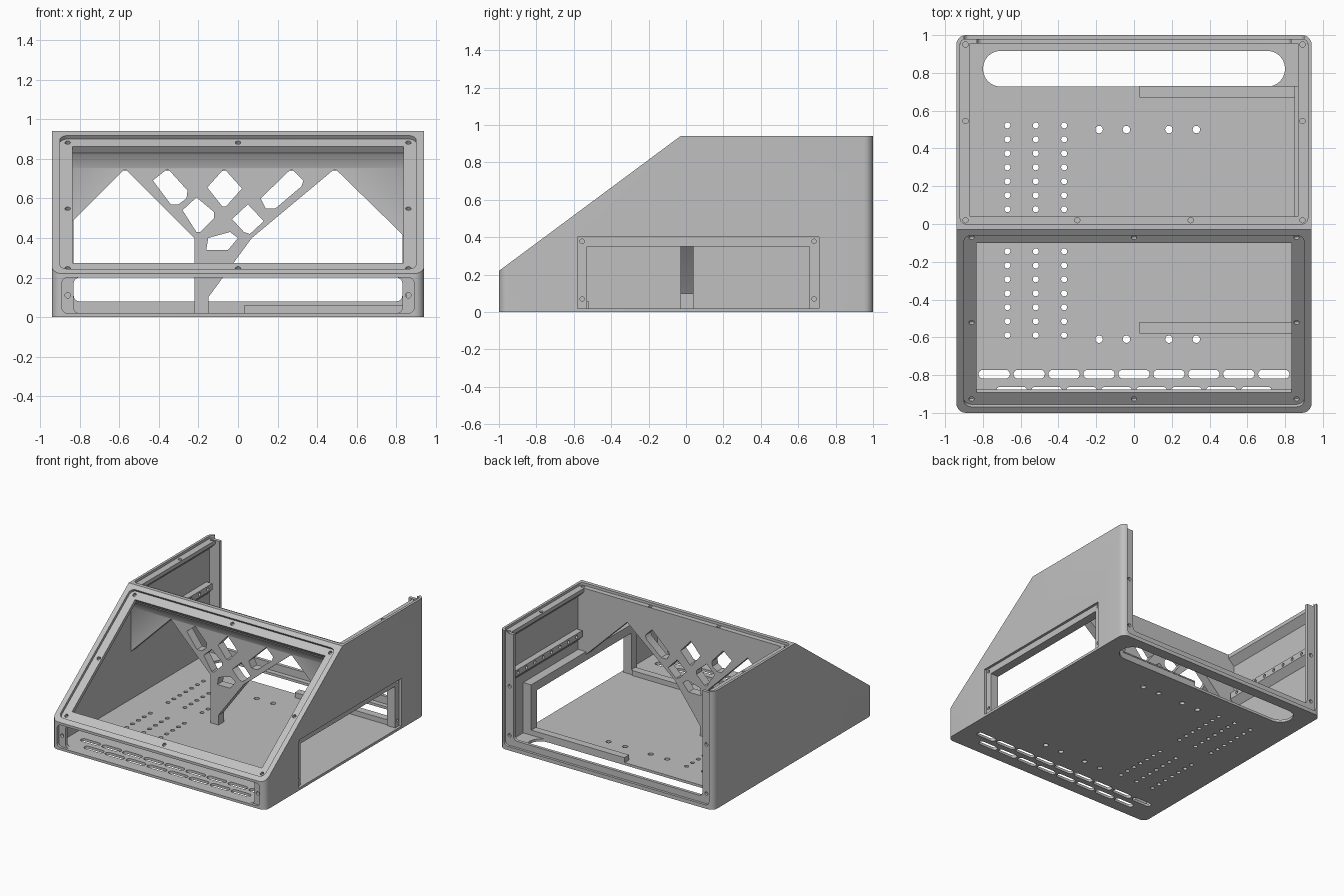
import bpy, bmesh
from mathutils import Vector

if "Cube" in bpy.data.objects:
    bpy.data.objects.remove(bpy.data.objects["Cube"])

grey = bpy.data.materials.new("plain grey")
grey.use_nodes = True
grey.diffuse_color = (0.53, 0.53, 0.53, 1)
grey.node_tree.nodes["Principled BSDF"].inputs["Base Color"].default_value = grey.diffuse_color

# Drawing planes: (u, v) lie in the plane, w runs along its normal
W, FLOOR, WALL, TOP_Z = 0.94, 0.02, 0.02, 0.94
LOW, HIGH = Vector((0, -1, 0.22)), Vector((0, -0.03, TOP_Z))
RUN = (HIGH - LOW).normalized()
NORMAL = Vector((1, 0, 0)).cross(RUN)


def front(u, v, w):
    return Vector((u, w, v))


def side(u, v, w):
    return Vector((w, u, v))


def plan(u, v, w):
    return Vector((u, v, w))


def slope(u, v, w):
    return LOW + RUN * v + NORMAL * w + Vector((u, 0, 0))


def rect(u0, u1, v0, v1):
    return [(u0, v0), (u1, v0), (u1, v1), (u0, v1)]


def rounded(u0, u1, v0, v1, r, steps=6):
    from math import cos, sin, pi
    r = min(r, (u1 - u0) / 2 - 1e-4, (v1 - v0) / 2 - 1e-4)
    pts = []
    corners = [(u1 - r, v1 - r), (u0 + r, v1 - r), (u0 + r, v0 + r), (u1 - r, v0 + r)]
    for k, (cu, cv) in enumerate(corners):
        for i in range(steps + 1):
            a = (k + i / steps) * pi / 2
            pts.append((cu + r * cos(a), cv + r * sin(a)))
    return pts


def disc(u, v, r):
    return rounded(u - r, u + r, v - r, v + r, r, 3)


def solid(name, prisms):
    """One mesh object from a list of (plane, outline, w0, w1)."""
    bm = bmesh.new()
    for plane, pts, w0, w1 in prisms:
        a = [bm.verts.new(plane(u, v, w0)) for u, v in pts]
        b = [bm.verts.new(plane(u, v, w1)) for u, v in pts]
        bm.faces.new(a)
        bm.faces.new(b[::-1])
        for i in range(len(a)):
            j = (i + 1) % len(a)
            bm.faces.new((a[i], b[i], b[j], a[j]))
    bmesh.ops.recalc_face_normals(bm, faces=bm.faces)
    me = bpy.data.meshes.new(name)
    bm.to_mesh(me)
    bm.free()
    ob = bpy.data.objects.new(name, me)
    bpy.context.scene.collection.objects.link(ob)
    return ob


def combine(target, operation, prisms):
    tool = solid("helper", prisms)
    tool.hide_render = True
    mod = target.modifiers.new("shape", 'BOOLEAN')
    mod.operation, mod.solver, mod.object = operation, 'EXACT', tool
    bpy.context.view_layer.objects.active = target
    bpy.ops.object.modifier_apply(modifier=mod.name)
    bpy.data.objects.remove(tool)


# Wedge-shaped outer body with rounded upright corners
case = solid("console_case", [(side, [(-1, 0), (-1, LOW.z), (HIGH.y, TOP_Z), (1, TOP_Z), (1, 0)], -W, W)])
combine(case, 'INTERSECT', [(plan, rounded(-W, W, -1, 1, 0.05), -1, 2)])

# Front and rear bays, leaving a divider between them
IN = W - WALL
combine(case, 'DIFFERENCE', [
    (side, [(-0.955, FLOOR), (-0.955, 0.191), (-0.03, 0.878), (-0.03, FLOOR)], -IN, IN),
    (side, rect(0.04, 0.955, FLOOR, 1.2), -IN, IN)])

# Divider openings: two big side gaps and the lattice
combine(case, 'DIFFERENCE', [(front, pts, -0.1, 0.1) for pts in (
    [(-0.57, 0.75), (-IN, 0.40), (-IN, FLOOR), (-0.22, FLOOR), (-0.22, 0.40)],
    [(0.49, 0.75), (IN, 0.33), (IN, FLOOR), (-0.15, FLOOR), (-0.15, 0.10), (0.07, 0.40)],
    [(-0.43, 0.69), (-0.355, 0.75), (-0.255, 0.64), (-0.26, 0.6), (-0.3, 0.57), (-0.34, 0.57)],
    [(-0.07, 0.75), (-0.155, 0.655), (-0.08, 0.56), (-0.06, 0.56), (0.02, 0.65)],
    [(0.27, 0.75), (0.33, 0.69), (0.32, 0.66), (0.19, 0.55), (0.14, 0.55), (0.115, 0.6)],
    [(-0.28, 0.54), (-0.21, 0.605), (-0.12, 0.53), (-0.12, 0.5), (-0.19, 0.43), (-0.21, 0.43)],
    [(0.05, 0.57), (0.13, 0.485), (0.06, 0.42), (0.03, 0.43), (-0.03, 0.495)],
    [(-0.15, 0.4), (-0.04, 0.43), (0, 0.4), (-0.05, 0.34), (-0.16, 0.34)])])

# Window frame on the left wall and the chamfer under the ridge
combine(case, 'UNION', [(side, rect(-0.6, 0.73, 0.01, 0.42), 0.85, 0.93),
                        (side, [(-0.02, 0.74), (-0.1, 0.857), (-0.08, 0.9), (-0.02, 0.9)], -0.93, 0.93)])

# Screw ledges, side rails and floor guides
ledges = []
for s in (-1, 1):
    ledge = [(0.93, 0.93), (0.868, 0.93), (0.868, 0.89), (0.93, 0.83)]
    rail = [(0.93, 0.59), (0.87, 0.59), (0.87, 0.54), (0.93, 0.48)]
    ledges.append((front, [(s * x, z) for x, z in ledge], 0.03, 0.965))
    ledges.append((front, [(s * x, z) for x, z in rail], 0.06, 0.92))
combine(case, 'UNION', ledges)
combine(case, 'UNION', [(side, rect(y, y + 0.06, 0.01, 0.06), 0.03, 0.9) for y in (-0.58, 0.67)])

# Shallow recesses that seat the cover panels
combine(case, 'DIFFERENCE', [
    (slope, rounded(-0.9, 0.9, 0.04, 1.17, 0.04), -0.022, 0.2),
    (front, rounded(-0.89, 0.89, FLOOR, 0.2, 0.03), -1.1, -0.98),
    (side, rect(-0.58, 0.71, FLOOR, 0.4), 0.92, 1.1),
    (plan, rounded(-IN, IN, 0, 0.98, 0.03), 0.92, 1.2)])
combine(case, 'DIFFERENCE', [(front, rounded(-0.9, 0.9, 0.03, 1.4, 0.03), 0.98, 1.1)])

# Openings through the panel seats
combine(case, 'DIFFERENCE', [
    (slope, rect(-0.835, 0.835, 0.118, 1.105), -0.06, 0.2),
    (front, rounded(-0.83, 0.83, FLOOR, 0.2, 0.03), -1.1, -0.94),
    (side, rect(-0.53, 0.66, FLOOR, 0.35), 0.84, 1.1),
    (front, rounded(-0.83, 0.83, 0.08, 1.4, 0.03), 0.94, 1.1)])

# Floor: rear cable slot, vent slots and mounting holes
cuts = [rounded(-0.8, 0.8, 0.727, 0.917, 0.095)]
for count, y in ((9, -0.795), (8, -0.885)):
    for i in range(count):
        x = (i - (count - 1) / 2) * 0.185
        cuts.append(rounded(x - 0.083, x + 0.083, y - 0.023, y + 0.023, 0.023, 4))
for x in (-0.67, -0.52, -0.37):
    for i in range(7):
        cuts += [disc(x, y0 - i * 0.074, 0.016) for y0 in (0.522, -0.145)]
for x in (-0.185, -0.04, 0.185, 0.33):
    cuts += [disc(x, y, 0.02) for y in (0.5, -0.61)]
holes = [(plan, pts, -0.1, 0.05) for pts in cuts]

# Screw holes in every seat
R = 0.014
for x in (-0.86, 0, 0.86):
    for v in (0.075, 0.58, 1.14):
        if x or v != 0.58:
            holes.append((slope, disc(x, v, R), -0.045, 0.1))
for s in (-1, 1):
    holes.append((front, disc(s * 0.86, 0.11, R), -1.1, -0.94))
    holes += [(front, disc(s * 0.865, z, R), 0.962, 1.1) for z in (0.11, 0.5)]
    holes += [(plan, disc(s * 0.892, y, R), 0.89, 1.1) for y in (0.02, 0.545, 0.95)]
    holes.append((plan, disc(s * 0.3, 0.02, R), 0.89, 1.1))
    holes += [(side, disc(0.13 + i * 0.105, 0.565, 0.013), s * 0.84, s * 0.9) for i in range(8)]
holes += [(side, disc(y, z, 0.012), 0.88, 1.1) for y in (-0.555, 0.685) for z in (0.07, 0.378)]
combine(case, 'DIFFERENCE', holes)

# Finish
case.data.materials.clear()
case.data.materials.append(grey)
for p in case.data.polygons:
    p.material_index = 0
bpy.ops.object.select_all(action='DESELECT')
case.select_set(True)
bpy.context.view_layer.objects.active = case
bpy.ops.object.shade_smooth_by_angle(angle=0.6)
